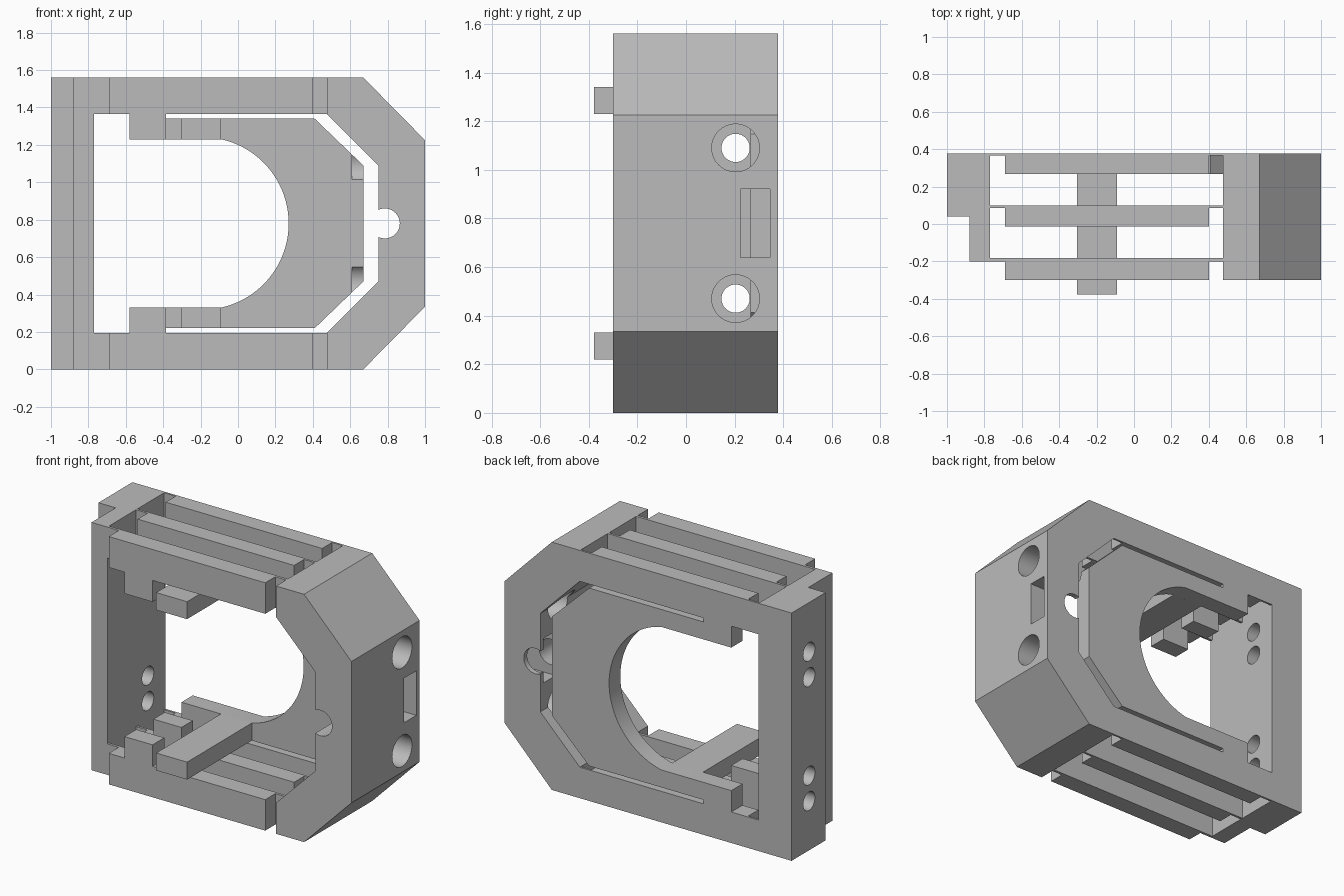
import bpy
import math
from mathutils import Vector

if "Cube" in bpy.data.objects:
    bpy.data.objects.remove(bpy.data.objects["Cube"])

H = 1.56                 # overall height
MID = H / 2              # mirror plane
BACK, FRONT = 0.378, -0.3
PLATE_Y = 0.266          # front face of the bored plate

grey = bpy.data.materials.new("plain grey")
grey.use_nodes = True
colour = (0.5, 0.5, 0.5, 1)
grey.diffuse_color = colour
grey.node_tree.nodes["Principled BSDF"].inputs["Base Color"].default_value = colour


def prism(name, outline, y0, y1):
    """Extrude an x-z outline from y0 to y1."""
    n = len(outline)
    verts = [(x, y, z) for y in (y0, y1) for x, z in outline]
    faces = [tuple(range(n)), tuple(range(2 * n - 1, n - 1, -1))]
    faces += [(i, i + n, (i + 1) % n + n, (i + 1) % n) for i in range(n)]
    mesh = bpy.data.meshes.new(name)
    mesh.from_pydata(verts, [], faces)
    mesh.materials.append(grey)
    obj = bpy.data.objects.new(name, mesh)
    bpy.context.collection.objects.link(obj)
    bpy.context.view_layer.objects.active = obj
    for o in bpy.context.selected_objects:
        o.select_set(False)
    obj.select_set(True)
    bpy.ops.object.mode_set(mode='EDIT')
    bpy.ops.mesh.select_all(action='SELECT')
    bpy.ops.mesh.normals_make_consistent(inside=False)
    bpy.ops.object.mode_set(mode='OBJECT')
    return obj


def box(name, x0, x1, y0, y1, z0, z1):
    return prism(name, [(x0, z0), (x1, z0), (x1, z1), (x0, z1)], y0, y1)


def cylinder(name, centre, axis, radius, depth):
    turn = Vector((0, 0, 1)).rotation_difference(Vector(axis)).to_euler()
    bpy.ops.mesh.primitive_cylinder_add(vertices=64, radius=radius, depth=depth,
                                        location=centre, rotation=turn)
    obj = bpy.context.object
    obj.name = name
    obj.data.materials.append(grey)
    return obj


def combine(target, tool, operation):
    mod = target.modifiers.new("join", 'BOOLEAN')
    mod.operation, mod.solver, mod.object = operation, 'EXACT', tool
    bpy.context.view_layer.objects.active = target
    bpy.ops.object.modifier_apply(modifier=mod.name)
    bpy.data.objects.remove(tool)


def flip(points):
    """Mirror an outline top to bottom."""
    return [(x, H - z) for x, z in reversed(points)]


# Chamfered end block
upper = [(0.475, 1.365), (0.475, H), (0.67, H), (1, 1.225)]
inner = [(0.75, 0.47), (0.75, 1.09)]
body = prism("clamp_body", upper + flip(upper) + inner, FRONT, BACK)

# Bored plate with arms
bore_x, bore_r = -0.19, 0.461
sweep = math.acos((-0.09 - bore_x) / bore_r)
steps = 40
arc = [(bore_x + bore_r * math.cos(a), MID + bore_r * math.sin(a))
       for a in (sweep - 2 * sweep * i / steps for i in range(steps + 1))]
arm = [(0.67, 1.09), (0.41, 1.34), (-0.385, 1.34), (-0.385, 1.23)]
plate = prism("bored_plate", arm + arc + flip(arm), PLATE_Y, BACK)

parts = [plate]

# Stepped end wall
parts.append(box("end_wall", -0.88, -0.77, -0.2, BACK, 0, H))
parts.append(box("end_wall_step", -1, -0.88, 0.04, BACK, 0, H))

# Parallel rails with tabs, thin flexure webs, and cross bars, top and bottom
rail = [(-0.69, H), (-0.69, 1.365), (-0.58, 1.365), (-0.58, 1.23),
        (-0.385, 1.23), (-0.385, 1.365), (0.4, 1.365), (0.4, H)]
rails = ((PLATE_Y, BACK, 0.365, BACK),
         (-0.013, 0.1, 0.085, 0.1),
         (FRONT, -0.183, -0.2, -0.183))
for side, outline in (("upper", rail), ("lower", flip(rail))):
    top = side == "upper"
    z0, z1 = (1.365, H) if top else (0, H - 1.365)
    for y0, y1, w0, w1 in rails:
        parts.append(prism(side + "_rail", outline, y0, y1))
        parts.append(box(side + "_wall_web", -0.77, -0.69, w0, w1, z0, z1))
        parts.append(box(side + "_block_web", 0.4, 0.475, w0, w1, z0, z1))
    b0, b1 = (1.23, 1.34) if top else (H - 1.34, H - 1.23)
    parts.append(box(side + "_cross_bar", -0.305, -0.09, -0.378, PLATE_Y, b0, b1))

for part in parts:
    combine(body, part, 'UNION')

# Screw bores, wall holes, side slot and round notch
cutters = [box("slot_cutter", 0.7, 1.1, 0.225, 0.345, 0.64, 0.92),
           cylinder("notch_cutter", (0.785, 0, MID), (0, 1, 0), 0.08, 2)]
for z in (1.09, 0.47):
    cutters.append(cylinder("bore_cutter", (0.86, 0.204, z), (1, 0, 0), 0.098, 0.5))
for z in (1.25, 1.09, 0.47, 0.31):
    cutters.append(cylinder("hole_cutter", (-0.9, 0.204, z), (1, 0, 0), 0.058, 0.4))
for cutter in cutters:
    combine(body, cutter, 'DIFFERENCE')

# Smooth bores, crisp edges
bpy.context.view_layer.objects.active = body
body.select_set(True)
bpy.ops.object.shade_smooth_by_angle(angle=math.radians(30))
